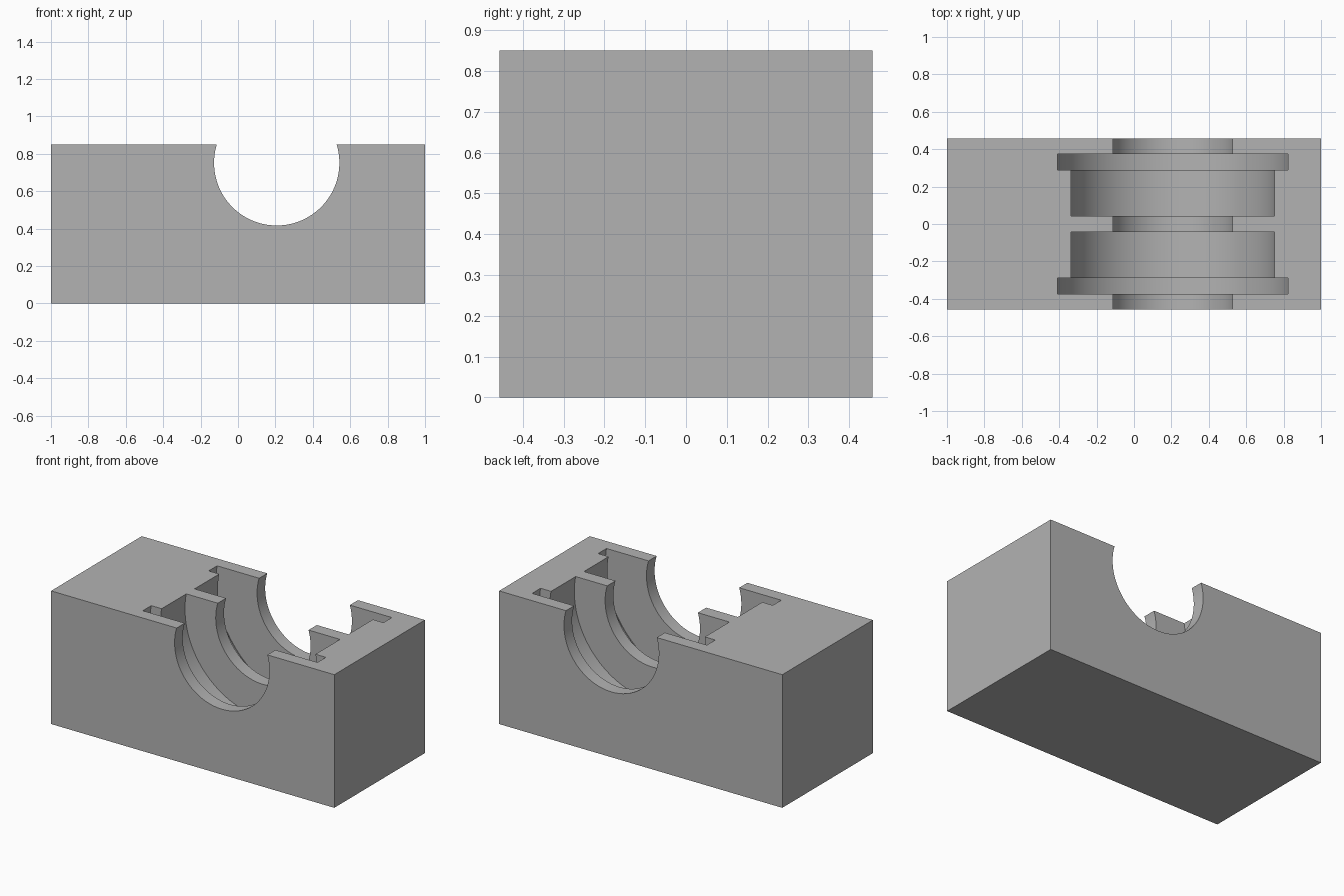
import bpy, bmesh, math

cube = bpy.data.objects.get("Cube")
if cube:
    bpy.data.objects.remove(cube, do_unlink=True)

LENGTH, DEPTH, HEIGHT = 2.0, 0.914, 0.85
AXIS_X, AXIS_Z = 0.207, 0.752
SEGMENTS = 128

grey = bpy.data.materials.new("plain grey")
grey.use_nodes = True
grey.diffuse_color = (0.45, 0.45, 0.45, 1)
grey.node_tree.nodes["Principled BSDF"].inputs["Base Color"].default_value = grey.diffuse_color


def make_object(name, bm):
    bmesh.ops.recalc_face_normals(bm, faces=bm.faces[:])
    mesh = bpy.data.meshes.new(name)
    bm.to_mesh(mesh)
    bm.free()
    mesh.materials.append(grey)
    obj = bpy.data.objects.new(name, mesh)
    bpy.context.collection.objects.link(obj)
    return obj


# Solid rectangular block
bm = bmesh.new()
bmesh.ops.create_cube(bm, size=1)
bmesh.ops.scale(bm, vec=(LENGTH, DEPTH, HEIGHT), verts=bm.verts)
bmesh.ops.translate(bm, vec=(0, 0, HEIGHT / 2), verts=bm.verts)
block = make_object("bearing_block", bm)

# Stepped shaft profile (distance from middle, radius), mirrored along y
BORE, GROOVE, FLANGE = 0.335, 0.552, 0.625
half = [(0.042, BORE), (0.042, GROOVE), (0.29, GROOVE),
        (0.29, FLANGE), (0.375, FLANGE), (0.375, BORE), (0.6, BORE)]
profile = [(-y, r) for y, r in reversed(half)] + half

# Revolve the profile into one closed cutter
bm = bmesh.new()
rings = []
for y, r in profile:
    angles = [2 * math.pi * i / SEGMENTS for i in range(SEGMENTS)]
    rings.append([bm.verts.new((AXIS_X + r * math.cos(a), y, AXIS_Z + r * math.sin(a)))
                  for a in angles])
for a, b in zip(rings, rings[1:]):
    for i in range(SEGMENTS):
        j = (i + 1) % SEGMENTS
        bm.faces.new((a[i], a[j], b[j], b[i]))
bm.faces.new(rings[0])
bm.faces.new(rings[-1])
cutter = make_object("shaft_cutter", bm)
cutter.hide_render = True

# Cut the stepped bore out of the block
cut = block.modifiers.new("stepped bore", "BOOLEAN")
cut.operation = "DIFFERENCE"
cut.solver = "EXACT"
cut.object = cutter
bpy.ops.object.select_all(action="DESELECT")
bpy.context.view_layer.objects.active = block
block.select_set(True)
bpy.ops.object.modifier_apply(modifier=cut.name)
bpy.data.objects.remove(cutter, do_unlink=True)
bpy.ops.object.shade_smooth_by_angle(angle=math.radians(30))
